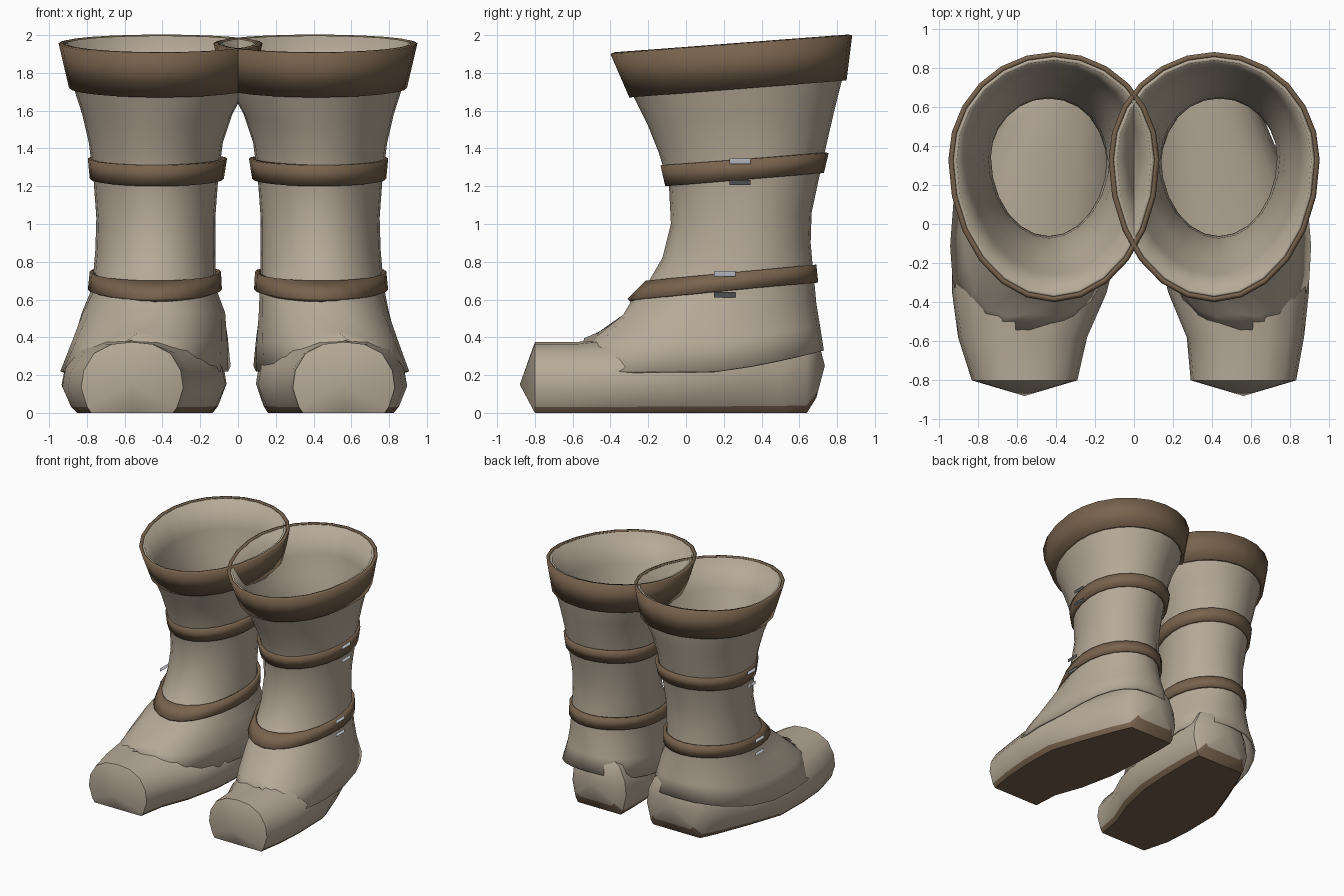
import bpy, bmesh
from math import sin, cos, pi, radians, copysign

if "Cube" in bpy.data.objects:
    bpy.data.objects.remove(bpy.data.objects["Cube"])


def material(name, rgb, rough=0.8):
    m = bpy.data.materials.new(name)
    m.use_nodes = True
    m.diffuse_color = (*rgb, 1)
    bsdf = m.node_tree.nodes["Principled BSDF"]
    bsdf.inputs["Base Color"].default_value = (*rgb, 1)
    bsdf.inputs["Roughness"].default_value = rough
    return m


LEATHER = material("beige leather", (0.47, 0.40, 0.31))
BROWN = material("brown leather", (0.19, 0.125, 0.075))
METAL = material("pale metal", (0.55, 0.57, 0.61))
N = 24


def ring(zf, zb, yf, yb, xl, xr, zs=None, shear=0.0, power=1.0):
    """Egg-shaped loop; zs lowers the sides below the front and back."""
    cy, cx, rx = yf + 0.57 * (yb - yf), (xl + xr) / 2, (xr - xl) / 2
    pts = []
    for j in range(N):
        a = 2 * pi * j / N
        c, s = cos(a), sin(a)
        u = copysign(abs(c) ** power, c)
        v = copysign(abs(s) ** power, s)
        y = cy + v * ((yb - cy) if s > 0 else (cy - yf))
        if zs is None:
            z = zf + (zb - zf) * (y - yf) / (yb - yf)
        elif s > 0:
            z = zs + (zb - zs) * s
        else:
            arch = 1 - min(1, 1.8 * abs(c))
            z = zs + (zf - zs) * arch
            y += 0.07 * arch * (shear != 0)
        pts.append((cx + rx * u + shear * (y - cy), y, z))
    return pts


def finish(bm, name, side, mats, thick=0, closed=False):
    for v in bm.verts:
        v.co.x *= side
    if closed:
        bmesh.ops.recalc_face_normals(bm, faces=bm.faces)
    elif side < 0:
        bmesh.ops.reverse_faces(bm, faces=bm.faces)
    me = bpy.data.meshes.new(name)
    bm.to_mesh(me)
    bm.free()
    ob = bpy.data.objects.new(name, me)
    bpy.context.collection.objects.link(ob)
    for m in mats:
        me.materials.append(m)
    if thick:
        mod = ob.modifiers.new("thickness", "SOLIDIFY")
        mod.thickness, mod.offset = thick, -1
    bpy.ops.object.select_all(action="DESELECT")
    ob.select_set(True)
    bpy.context.view_layer.objects.active = ob
    bpy.ops.object.shade_smooth_by_angle(angle=radians(38))
    return ob


def loft(rings):
    bm = bmesh.new()
    rows = [[bm.verts.new(p) for p in r] for r in rings]
    n = len(rows[0])
    for a, b in zip(rows, rows[1:]):
        for j in range(n):
            k = (j + 1) % n
            bm.faces.new((a[j], b[j], b[k], a[k]))
    return bm, rows


def cap(bm, row, tip):
    t = bm.verts.new(tip)
    for j in range(len(row)):
        bm.faces.new((row[j], row[(j + 1) % len(row)], t))


HALF = [(0, 0), (.8, 0), (.88, .08), (1, .35), (.95, .6), (.75, .84), (.4, .97), (0, 1)]
OUTLINE = HALF + [(-u, v) for u, v in HALF[-2:0:-1]]

# Foot stations: y, centre x, half width, bottom, height
FOOT = [(-.80, .56, .27, 0, .375), (-.58, .57, .30, 0, .375), (-.35, .535, .36, 0, .40),
        (-.05, .50, .395, 0, .42), (.25, .44, .345, 0, .44), (.50, .39, .29, 0, .47),
        (.64, .36, .25, 0, .48), (.69, .36, .19, .08, .34)]


def foot(label, side, wide):
    rings = []
    for y, cx, w, z0, h in FOOT:
        w *= wide if y > -.7 else 1
        rings.append([(cx + u * w, y, z0 + v * h) for u, v in OUTLINE])
    bm, rows = loft(rings)
    cap(bm, rows[0], (.56, -.88, .15))
    cap(bm, rows[-1], (.36, .735, .25))
    # Sole and the heel bevel are brown
    for f in bm.faces:
        c = f.calc_center_median()
        f.material_index = int(c.z < .035 or (c.y > .64 and c.z < .065))
    finish(bm, label + "_foot", side, [LEATHER, BROWN], closed=True)


def upper(label, side, wide):
    def widen(x):
        return .53 + (x - .53) * wide
    rings = [ring(1.895, 1.995, -.375, .855, -.105, .925),
             ring(1.67, 1.76, -.275, .825, -.045, .87),
             ring(1.53, 1.62, -.205, .79, .03, .825),
             ring(1.38, 1.47, -.145, .755, .08, .79),
             ring(1.2, 1.27, -.09, .71, .105, .765),
             ring(1.0, 1.06, -.08, .665, .12, .75),
             ring(.82, .9, -.125, .66, .12, .755),
             ring(.7, .785, -.195, .67, .12, .765),
             ring(.61, .69, -.28, .68, .115, .775),
             ring(.51, .58, -.39, .69, widen(.11), widen(.80), .53, -.04, .95),
             ring(.43, .46, -.53, .71, widen(.10), widen(.84), .38, -.09, .88),
             ring(.395, .33, -.61, .73, widen(.095), widen(.885), .22, -.12, .78)]
    finish(loft(rings)[0], label + "_upper", side, [LEATHER], .018)


def buckle(label, side, x, y, z):
    bm = bmesh.new()
    r = .056
    f = bm.faces.new([bm.verts.new((x, y + a * r, z + b * r))
                      for a, b in ((-1, -1), (1, -1), (1, 1), (-1, 1))])
    bmesh.ops.inset_individual(bm, faces=[f], thickness=.022)
    bmesh.ops.delete(bm, geom=[f], context="FACES_ONLY")
    finish(bm, label, side, [METAL], .028)


# Cuff and straps: top loop, bottom loop
BANDS = {
    "cuff": ((1.9, 2.0, -.40, .88, -.13, .95), (1.67, 1.76, -.30, .85, -.07, .895)),
    "upper_strap": ((1.31, 1.375, -.135, .755, .058, .795), (1.2, 1.27, -.11, .73, .075, .785)),
    "lower_strap": ((.70, .785, -.215, .69, .09, .785), (.605, .69, -.31, .70, .085, .795)),
}

for label, side, wide in (("left", 1, 1.0), ("right", -1, 1.1)):
    foot(label, side, wide)
    upper(label, side, wide)
    for part, (top, bottom) in BANDS.items():
        bm, rows = loft([ring(*top), ring(*bottom)])
        finish(bm, label + "_" + part, side, [BROWN], .024)
    buckle(label + "_upper_buckle", side, .81, .285, 1.29)
    buckle(label + "_lower_buckle", side, .81 if side > 0 else .83, .205, .695)
